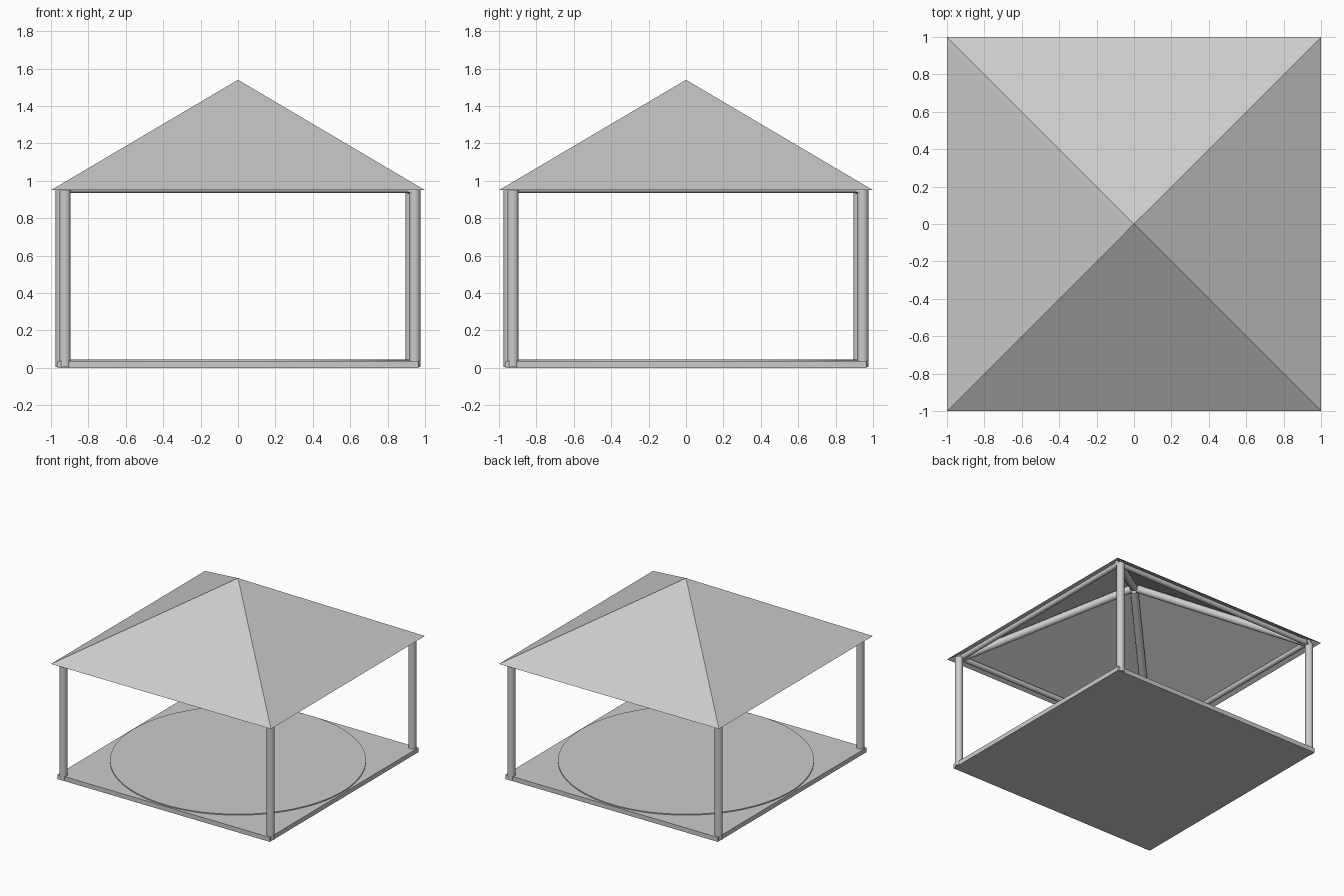
import bpy
import bmesh
import math
from mathutils import Vector, Matrix

cube = bpy.data.objects.get("Cube")
if cube:
    bpy.data.objects.remove(cube, do_unlink=True)

grey = bpy.data.materials.new("light grey")
grey.use_nodes = True
colour = (0.6, 0.6, 0.6, 1)
grey.diffuse_color = colour
grey.node_tree.nodes["Principled BSDF"].inputs["Base Color"].default_value = colour

SLAB = 0.965
SLAB_TOP = 0.037
EAVE = 0.95
APEX = 1.54


def finish(name, bm, smooth=False):
    mesh = bpy.data.meshes.new(name)
    bm.to_mesh(mesh)
    bm.free()
    mesh.materials.append(grey)
    obj = bpy.data.objects.new(name, mesh)
    bpy.context.collection.objects.link(obj)
    if smooth:
        bpy.ops.object.select_all(action='DESELECT')
        obj.select_set(True)
        bpy.context.view_layer.objects.active = obj
        bpy.ops.object.shade_smooth_by_angle(angle=math.radians(40))
    return obj


def cylinder(name, start, end, radius, sides=24):
    start, end = Vector(start), Vector(end)
    axis = end - start
    turn = axis.to_track_quat('Z', 'Y').to_matrix().to_4x4()
    bm = bmesh.new()
    bmesh.ops.create_cone(bm, cap_ends=True, segments=sides, radius1=radius,
                          radius2=radius, depth=axis.length,
                          matrix=Matrix.Translation((start + end) / 2) @ turn)
    return finish(name, bm, True)


# Square floor slab with a raised round deck
bm = bmesh.new()
bmesh.ops.create_cube(bm, size=1, matrix=Matrix.Translation((0, 0, SLAB_TOP / 2))
                      @ Matrix.Diagonal((2 * SLAB, 2 * SLAB, SLAB_TOP, 1)))
finish("floor_slab", bm)
cylinder("round_deck", (0, 0, 0.02), (0, 0, 0.045), 0.953, 96)

# Four posts, eave beams and hip rafters, each a quarter turn from the last
corners = ("front_left", "back_left", "back_right", "front_right")
sides = ("left", "back", "right", "front")
for i in range(4):
    turn = Matrix.Rotation(i * math.pi / 2, 3, 'Z')
    cylinder(corners[i] + "_post", turn @ Vector((0.945, -0.925, 0.005)),
             turn @ Vector((0.945, -0.925, EAVE)), 0.03)
    cylinder(sides[i] + "_eave_beam", turn @ Vector((0.925, -0.95, 0.956)),
             turn @ Vector((0.925, 0.95, 0.956)), 0.021)
    cylinder(corners[i] + "_rafter", turn @ Vector((0.92, -0.92, 0.958)),
             turn @ Vector((0.02, -0.02, 1.49)), 0.03)

# Thin pyramid roof, open underneath
bm = bmesh.new()
tip = bm.verts.new((0, 0, APEX))
rim = [bm.verts.new((x, y, EAVE)) for x, y in ((-1, -1), (1, -1), (1, 1), (-1, 1))]
for i in range(4):
    bm.faces.new((rim[i], rim[(i + 1) % 4], tip))
finish("roof", bm)
